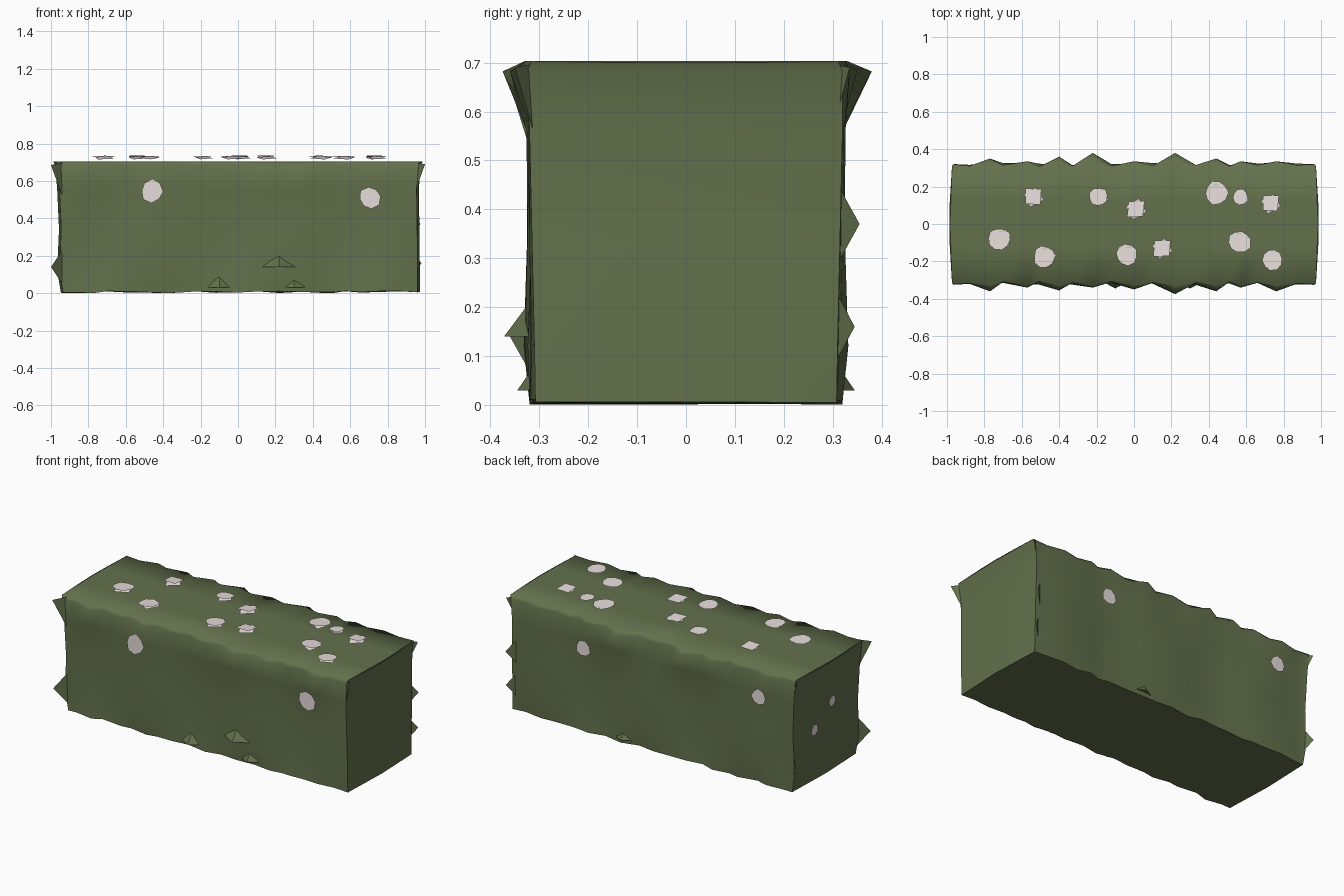
import bpy, bmesh, math, random
from mathutils import Vector, Matrix

if "Cube" in bpy.data.objects:
    bpy.data.objects.remove(bpy.data.objects["Cube"])

random.seed(4)


def material(name, rgb):
    m = bpy.data.materials.new(name)
    m.diffuse_color = (*rgb, 1)
    m.use_nodes = True
    m.node_tree.nodes["Principled BSDF"].inputs["Base Color"].default_value = m.diffuse_color
    return m


GREEN = material("hedge green", (0.125, 0.165, 0.073))
PETAL = material("pale petal", (0.79, 0.72, 0.70))


def finish(name, bm, mat, smooth=None):
    me = bpy.data.meshes.new(name)
    bm.to_mesh(me)
    bm.free()
    ob = bpy.data.objects.new(name, me)
    bpy.context.collection.objects.link(ob)
    me.materials.append(mat)
    if smooth:
        bpy.context.view_layer.objects.active = ob
        ob.select_set(True)
        bpy.ops.object.shade_smooth_by_angle(angle=math.radians(smooth))
        ob.select_set(False)
    return ob


# Hedge body: cross-sections along x, (x, back rim depth, front rim depth)
back = [(-.965, .32), (-.88, .31), (-.77, .35), (-.7, .315), (-.57, .335), (-.51, .305), (-.4, .36),
        (-.33, .31), (-.22, .38), (-.12, .31), (0, .335), (.1, .31), (.22, .38), (.33, .315),
        (.44, .35), (.51, .31), (.57, .335), (.66, .315), (.76, .335), (.87, .315), (.965, .32)]
front = [.325, .32, .36, .31, .34, .31, .355, .315, .34, .31, .35, .315, .375, .315, .36, .31,
         .34, .315, .36, .32, .325]
bm = bmesh.new()
rings = []
for i, (x, yb) in enumerate(back):
    yf = front[i]
    edge = (-1 if i == 0 else 1) if i in (0, len(back) - 1) else 0
    k = 0 if edge else 1
    peak = .012 if i % 2 == 0 and k else 0
    # half profile: (depth, height, end bulge in x)
    def side(w, s):
        fold = k * .01 * math.sin(x * 9 + s)
        return [(s * (.308 + peak), .0 + random.uniform(0, .012), -.03 if edge < 0 else -.005),
                (s * (.310 + peak + fold), .12, -.01 if edge < 0 else -.005),
                (s * (.315 + fold), .34, -.02 if edge < 0 else -.007),
                (s * (.320 + fold * .6), .56, -.01),
                (s * w, .682, 0),
                (s * min(w - .008, .33), .703, .008)]
    prof = side(yf, -1) + [(-.12, .700, .02), (.12, .700, .02)] + side(yb, 1)[::-1]
    rings.append([bm.verts.new((x + edge * dx, y, z)) for y, z, dx in prof])
n = len(rings[0])
for a, b in zip(rings, rings[1:]):
    for k in range(n):
        bm.faces.new((a[k], a[(k + 1) % n], b[(k + 1) % n], b[k]))
# Ends, gently bulging along a middle column
for ring, s in ((rings[0], -1), (rings[-1], 1)):
    mid = [bm.verts.new((ring[k].co.x + s * .012, 0, ring[k].co.z)) for k in range(6)]
    mid.append(bm.verts.new((ring[6].co.x + s * .002, 0, .7)))
    for k in range(6):
        bm.faces.new((ring[k], ring[k + 1], mid[k + 1], mid[k]))
        bm.faces.new((ring[n - 1 - k], mid[k], mid[k + 1], ring[n - 2 - k]))
    bm.faces.new((ring[6], ring[7], mid[6]))
    bm.faces.new((ring[0], mid[0], ring[n - 1]))
bmesh.ops.recalc_face_normals(bm, faces=bm.faces)
finish("hedge_body", bm, GREEN, 75)

# Leaf points sticking out at the rims and end corners: tip and spread direction
UP, ALONG = (0, 0, 1), (1, 0, 0)
bm = bmesh.new()
for tip, d in [((-1, -.36, .14), UP), ((1, -.35, .69), UP), ((.975, .355, .37), UP),
               ((.22, -.372, .14), ALONG), ((.98, .345, .16), UP),
               ((-.985, .34, .16), UP), ((-1, -.37, .685), UP), ((-.985, .335, .69), UP),
               ((.985, .335, .69), UP), ((-.1, -.345, .03), ALONG), ((.3, -.345, .03), ALONG),
               ((.2, .345, .03), ALONG)]:
    t, d = Vector(tip), Vector(d)
    root = Vector((t.x * (.94 if d.z else 1), t.y * .86, min(t.z, .61)))
    p, q = root + d * .09, root - d * .09
    p.z, q.z = min(p.z, .7), max(q.z, .01)
    vt, vp, vq = [bm.verts.new(v) for v in (t, p, q)]
    bm.faces.new((vt, vp, vq))
    if not d.z:
        vi = bm.verts.new(root + Vector((0, 0, .07)))
        bm.faces.new((vt, vi, vp))
        bm.faces.new((vt, vq, vi))
finish("leaf_tips", bm, GREEN)


def blossom(bm, pos, normal, r, sides, tilt, spin=None):
    """Ragged flat blossom facing along the normal."""
    spin = random.uniform(0, 3) if spin is None else spin
    rot = Vector(normal).to_track_quat('Z', 'Y').to_matrix().to_4x4()
    rot = rot @ Matrix.Rotation(tilt, 4, 'X') @ Matrix.Rotation(spin, 4, 'Z')
    m = Matrix.Translation(pos) @ rot
    vs = []
    for k in range(sides):
        a = math.tau * k / sides
        q = r * random.uniform(.88, 1.06)
        vs.append(bm.verts.new(m @ Vector((q * math.cos(a), q * math.sin(a), 0))))
    bm.faces.new(vs)


# Blossoms on top: round ones crossed by a square, and ragged ones of two squares
bm = bmesh.new()
for x, y, r in [(-.72, -.08, .063), (.44, .165, .065), (.57, .145, .042), (.565, -.095, .063),
                (-.19, .145, .052), (.74, -.19, .058), (-.04, -.165, .058), (-.48, -.175, .058)]:
    blossom(bm, (x, y, .732), (0, 0, 1), r, 10, .05)
    blossom(bm, (x + .006, y, .724), (0, 0, 1), r, 4, -.16)
for x, y in [(-.54, .145), (.01, .08), (.15, -.13), (.73, .11)]:
    blossom(bm, (x, y, .733), (0, 0, 1), .062, 4, .08, .75)
    blossom(bm, (x, y, .724), (0, 0, 1), .058, 4, -.15, 1.3)
finish("top_blossoms", bm, PETAL)

# Blossoms on the front, back and left end
bm = bmesh.new()
for pos, nrm, r in [((-.46, -.34, .545), (0, -1, 0), .062), ((.705, -.34, .51), (0, -1, 0), .06),
                    ((.46, .34, .52), (0, 1, 0), .05), ((-.73, .34, .54), (0, 1, 0), .05),
                    ((-.992, 0, .46), (-1, 0, 0), .035), ((-.985, .16, .34), (-1, 0, 0), .035)]:
    blossom(bm, pos, nrm, r, 8, 0)
finish("side_blossoms", bm, PETAL)
